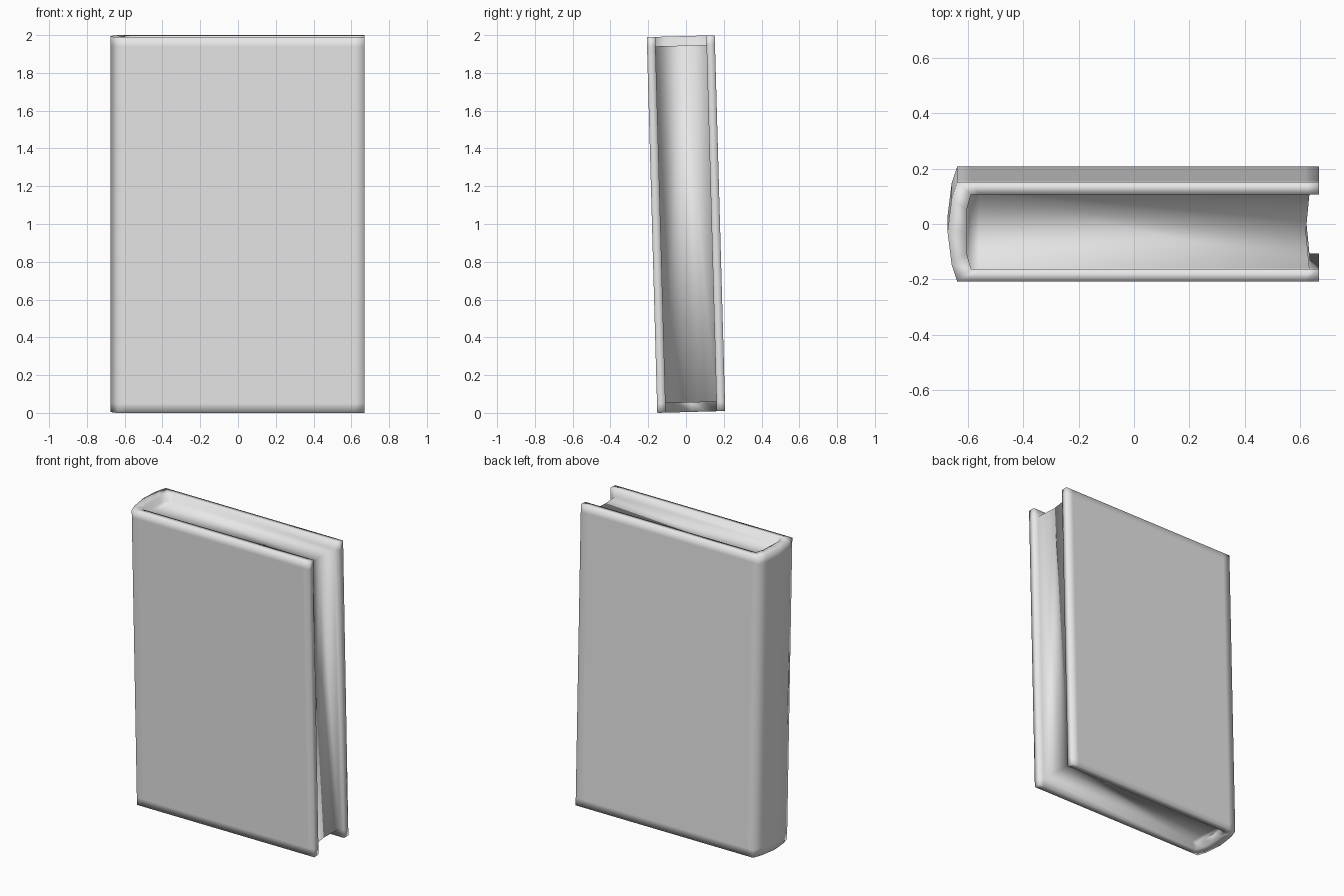
import bpy, bmesh
from mathutils import Matrix

cube = bpy.data.objects.get("Cube")
if cube:
    bpy.data.objects.remove(cube, do_unlink=True)


def make_material(name, color):
    mat = bpy.data.materials.new(name)
    mat.use_nodes = True
    mat.diffuse_color = color
    mat.node_tree.nodes["Principled BSDF"].inputs["Base Color"].default_value = color
    return mat


def mirrored(half):
    """Complete a half section across the y = 0 plane."""
    return half + [(x, -y) for x, y in reversed(half[:-1])]


# Horizontal section of the cover, from the fore edge round to the mid spine
outer = mirrored([(.67, .18), (.62, .18), (-.59, .18), (-.64, .18), (-.66, .12), (-.675, 0)])
inner = mirrored([(.67, .135), (.635, .135), (-.56, .135), (-.59, .135), (-.605, .08), (-.605, 0)])
HEIGHT, RECESS, LEAN = 1.99, .05, .028
levels = [0, RECESS, HEIGHT - RECESS, HEIGHT]
last = len(outer) - 1

bm = bmesh.new()


def rings(section):
    return [[bm.verts.new((x, y, z)) for x, y in section] for z in levels]


out, inn = rings(outer), rings(inner)

# Cover boards and spine: outside, exposed inside, and fore-edge rims
for i in range(3):
    for k in range(last):
        bm.faces.new((out[i][k], out[i][k + 1], out[i + 1][k + 1], out[i + 1][k]))
        if i != 1 or k in (0, last - 1):
            bm.faces.new((inn[i][k], inn[i + 1][k], inn[i + 1][k + 1], inn[i][k + 1]))
    for k in (0, last):
        bm.faces.new((out[i][k], inn[i][k], inn[i + 1][k], out[i + 1][k]))

# Top and bottom rims of the cover
for i in (0, 3):
    for k in range(last):
        bm.faces.new((out[i][k], out[i][k + 1], inn[i][k + 1], inn[i][k]))

# Page block: hollowed fore edge, then recessed top and bottom
middle = {i: bm.verts.new((.622, 0, levels[i])) for i in (1, 2)}
for k in (1, last - 1):
    bm.faces.new((inn[1][k], middle[1], middle[2], inn[2][k]))
for i in (1, 2):
    row = inn[i]
    bm.faces.new((middle[i], row[1], row[2], row[last - 2], row[last - 1]))
    for k in (2, 3):
        bm.faces.new((row[k], row[k + 1], row[last - k - 1], row[last - k]))
    bm.faces.new((row[4], row[5], row[6]))

bmesh.ops.recalc_face_normals(bm, faces=bm.faces)
for face in bm.faces:
    face.smooth = True

# Lean the closed book slightly toward the front and rest it on the ground
bm.transform(Matrix.Translation((0, HEIGHT / 2 * LEAN, .18 * LEAN)) @ Matrix.Rotation(LEAN, 4, 'X'))

mesh = bpy.data.meshes.new("book")
bm.to_mesh(mesh)
bm.free()
mesh.materials.append(make_material("plain grey", (.8, .8, .8, 1)))
book = bpy.data.objects.new("book", mesh)
bpy.context.collection.objects.link(book)
